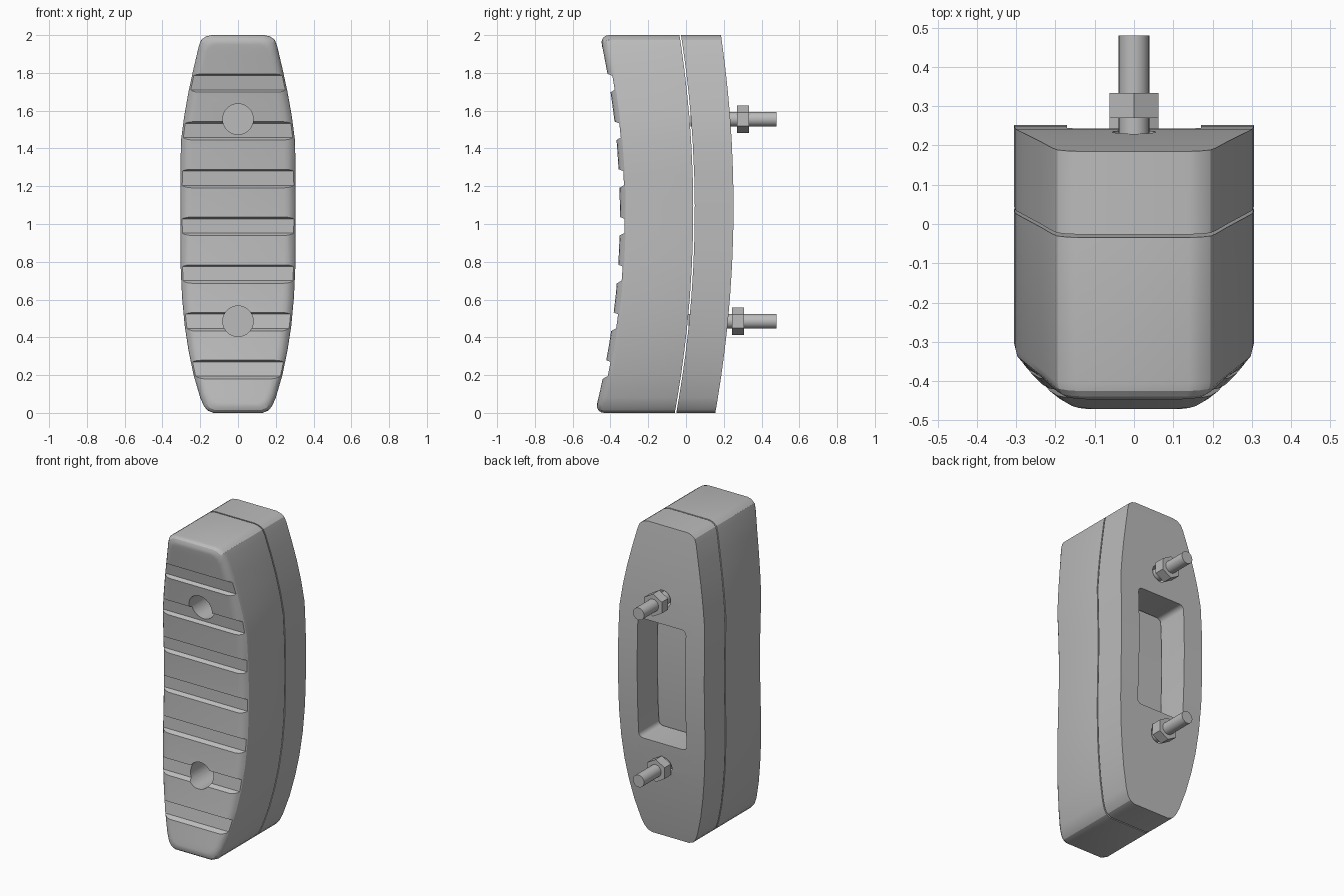
import bpy
import bmesh
from math import sin, cos, pi, radians

cube = bpy.data.objects.get("Cube")
if cube:
    bpy.data.objects.remove(cube)

grey = bpy.data.materials.new("plain grey")
grey.use_nodes = True
grey.diffuse_color = (0.5, 0.5, 0.5, 1)
grey.node_tree.nodes["Principled BSDF"].inputs["Base Color"].default_value = (0.5, 0.5, 0.5, 1)

# Right half of the outline, (x, z) from bottom to top
OUTLINE = [(.13, 0), (.16, .012), (.18, .035), (.2, .08), (.235, .2), (.262, .33),
           (.282, .46), (.296, .61), (.304, .78), (.305, .94), (.305, 1.1), (.305, 1.26),
           (.302, 1.44), (.285, 1.57), (.262, 1.7), (.236, 1.82), (.208, 1.94),
           (.195, 1.975), (.17, 1.993), (.14, 2)]
BOLT_HEIGHTS = (.485, 1.555)


# Curved sheets that bound the layers, as y for a height z
def front(z):
    return -.35 + .013 * (z - 1) - .12 * (z - 1) ** 2


def seam(z):
    return .042 + .0125 * (z - 1) - .085 * (z - 1) ** 2


def back(z):
    return .251 + .015 * (z - 1) - .081 * (z - 1) ** 2


def finish(name, bm):
    bmesh.ops.recalc_face_normals(bm, faces=bm.faces)
    mesh = bpy.data.meshes.new(name)
    bm.to_mesh(mesh)
    bm.free()
    mesh.materials.append(grey)
    obj = bpy.data.objects.new(name, mesh)
    bpy.context.collection.objects.link(obj)
    return obj


def layered_body(name, rings):
    """Bridge outline rings (inset, y offset, sheet) and cap both ends with strips."""
    bm = bmesh.new()
    n = len(OUTLINE)
    loops = []
    for inset, dy, sheet in rings:
        pts = [(x * (1 - inset / .25), 1 + (z - 1) * (1 - inset)) for x, z in OUTLINE]
        pts += [(-x, z) for x, z in reversed(pts)]
        loops.append([bm.verts.new((x, sheet(z) + dy, z)) for x, z in pts])
    for a, b in zip(loops, loops[1:]):
        for i in range(2 * n):
            j = (i + 1) % (2 * n)
            bm.faces.new((a[i], a[j], b[j], b[i]))
    for loop in (loops[0], loops[-1]):
        for i in range(n - 1):
            bm.faces.new((loop[i], loop[i + 1], loop[-2 - i], loop[-1 - i]))
    return finish(name, bm)


def cylinder(name, radius, y0, y1, z, sides=32):
    bpy.ops.mesh.primitive_cylinder_add(vertices=sides, radius=radius, depth=y1 - y0,
                                        location=(0, (y0 + y1) / 2, z),
                                        rotation=(pi / 2, 0, 0))
    obj = bpy.context.object
    obj.name = name
    obj.data.materials.append(grey)
    return obj


def cut(target, cutter):
    mod = target.modifiers.new("cut", "BOOLEAN")
    mod.operation = "DIFFERENCE"
    mod.solver = "EXACT"
    mod.object = cutter
    bpy.ops.object.select_all(action="DESELECT")
    bpy.context.view_layer.objects.active = target
    target.select_set(True)
    bpy.ops.object.modifier_apply(modifier=mod.name)
    bpy.data.objects.remove(cutter)


def prism(name, points, lift):
    """Extrude a closed polygon along a vector."""
    bm = bmesh.new()
    face = bm.faces.new([bm.verts.new(p) for p in points])
    ext = bmesh.ops.extrude_face_region(bm, geom=[face])
    verts = [v for v in ext["geom"] if isinstance(v, bmesh.types.BMVert)]
    bmesh.ops.translate(bm, vec=lift, verts=verts)
    return finish(name, bm)


# Soft pad with a rounded front rim
R = .05
rim = [(R * (1 - cos(a)), R * (1 - sin(a)), front)
       for a in (pi / 2 * k / 4 for k in range(5))]
pad = layered_body("rubber_pad", rim[::-1] + [(0, -.004, seam)])

# Grip grooves across the pad
for k in range(7):
    c = 1.75 - .2525 * k
    lo, hi = c - .04, c + .035
    y0, y1 = front(lo) + .024, front(hi) + .024
    cut(pad, prism("groove_cutter", [(-.5, y0 - .09, lo - .05), (-.5, y0, lo),
                                     (-.5, y1, hi), (-.5, y1 - .09, hi + .035)], (1, 0, 0)))

# Backing plate
plate = layered_body("backing_plate", [(0, .004, seam), (0, 0, back)])

# Rounded rectangular pocket through the plate
corners = []
for q, (sx, sz) in enumerate(((1, 1), (-1, 1), (-1, -1), (1, -1))):
    for k in range(5):
        a = pi / 2 * (q + k / 4)
        corners.append((sx * .14 + .03 * cos(a), -.2, 1.015 + sz * .355 + .03 * sin(a)))
cut(plate, prism("pocket_cutter", corners, (0, .8, 0)))

# Bolt holes, studs and nuts
for label, z, nut_y in zip(("lower", "upper"), BOLT_HEIGHTS, (.243, .27)):
    cut(pad, cylinder("hole_cutter", .081, -.7, -.05, z))
    cut(plate, cylinder("hole_cutter", .055, -.2, .5, z))
    stud = cylinder(label + "_stud", .039, seam(z), .48, z)
    bpy.ops.object.shade_smooth_by_angle(angle=radians(30))
    cylinder(label + "_nut", .072, nut_y, nut_y + .064, z, 6)

# Soften the shallow facets only
for body in (pad, plate):
    bpy.ops.object.select_all(action="DESELECT")
    bpy.context.view_layer.objects.active = body
    body.select_set(True)
    bpy.ops.object.shade_smooth_by_angle(angle=radians(25))
